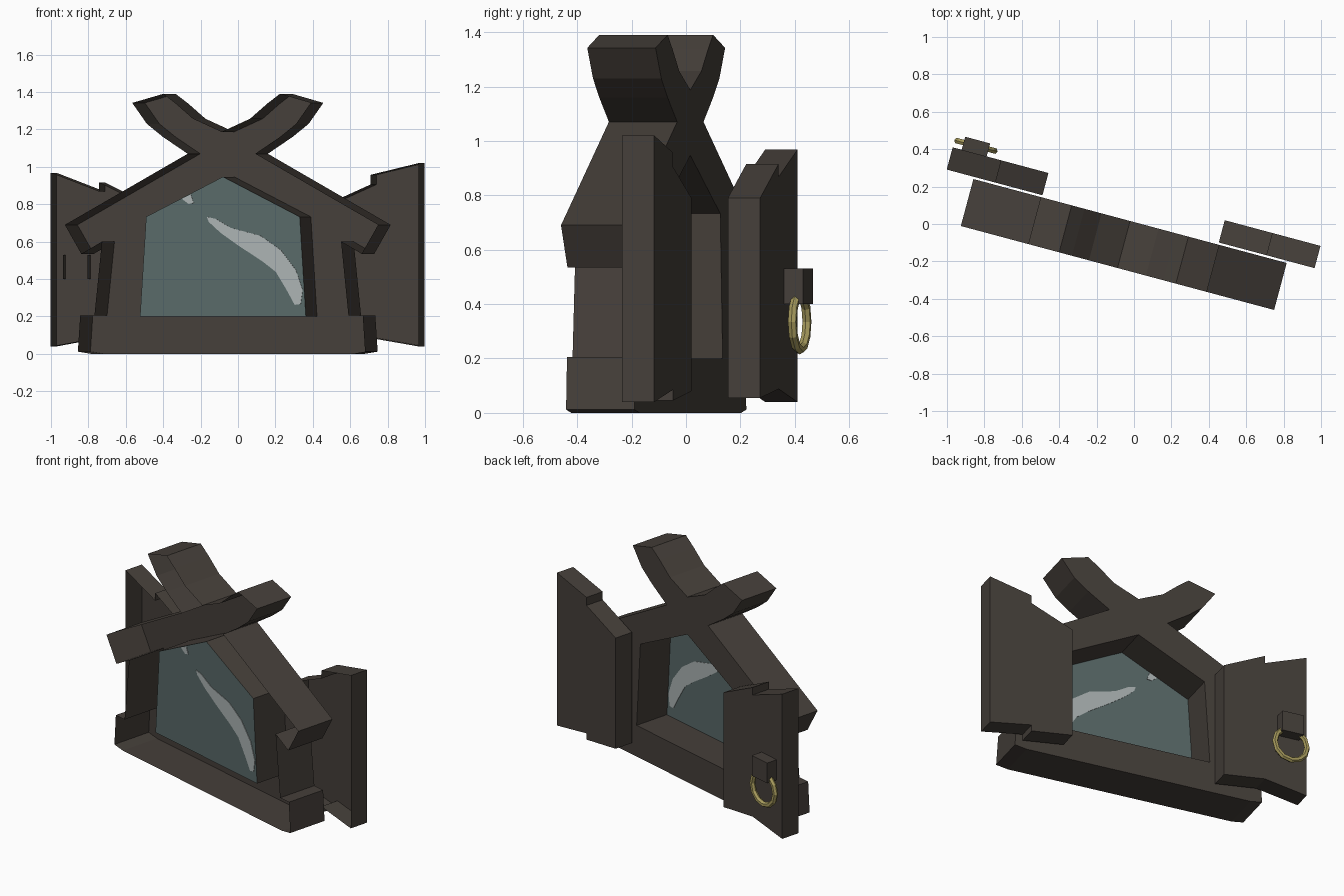
import bpy, bmesh, math
from mathutils import Matrix

if "Cube" in bpy.data.objects:
    bpy.data.objects.remove(bpy.data.objects["Cube"])

# The window is modelled straight (x across, y depth), then turned 15 degrees
PLACE = Matrix.Rotation(math.radians(-15), 4, 'Z') @ Matrix.Translation((-0.0245, 0, 0))


def material(name, r, g, b):
    m = bpy.data.materials.new(name)
    m.diffuse_color = (r, g, b, 1)
    m.use_nodes = True
    m.node_tree.nodes["Principled BSDF"].inputs["Base Color"].default_value = m.diffuse_color
    return m


WOOD = material("dark_wood", 0.060, 0.050, 0.042)
GLASS = material("teal_glass", 0.100, 0.142, 0.140)
GLINT = material("pale_glint", 0.41, 0.45, 0.45)
BRASS = material("brass", 0.39, 0.33, 0.11)


def finish(bm, name, mat):
    me = bpy.data.meshes.new(name)
    bm.to_mesh(me)
    bm.free()
    me.transform(PLACE)
    me.materials.append(mat)
    ob = bpy.data.objects.new(name, me)
    bpy.context.collection.objects.link(ob)
    return ob


def plate(name, mat, loops, y_back, y_wall=None, closed=False, wall_fronts=None):
    """Flat face at y_back filled between loops, with walls running to the wall side."""
    bm = bmesh.new()
    edges, rings = [], []
    for pts in loops:
        ring = [bm.verts.new((x, y_back, z)) for x, z in pts]
        rings.append(ring)
        edges += [bm.edges.new((a, b)) for a, b in zip(ring, ring[1:] + ring[:1])]
    res = bmesh.ops.triangle_fill(bm, edges=edges, use_beauty=True, use_dissolve=False)
    caps = [f for f in res["geom"] if isinstance(f, bmesh.types.BMFace)]
    if y_wall is not None:
        fronts = wall_fronts or [y_wall] * len(rings)
        for ring, yf in zip(rings, fronts):
            far = [bm.verts.new((v.co.x, yf, v.co.z)) for v in ring]
            n = len(ring)
            for i in range(n):
                j = (i + 1) % n
                bm.faces.new((ring[i], ring[j], far[j], far[i]))
            if closed:
                bm.faces.new(far)
    bmesh.ops.recalc_face_normals(bm, faces=bm.faces[:])
    if caps[0].normal.y < 0:
        bmesh.ops.reverse_faces(bm, faces=bm.faces[:])
    return finish(bm, name, mat)


def mirrored(half, top):
    return half + [top] + [(-x, z) for x, z in reversed(half)]


# Frame: sill, posts, crossing roof beams with curled horns; open on the wall side
half_outline = [
    (0.72, 0.0), (0.795, 0.012), (0.782, 0.205), (0.703, 0.205),     # sill
    (0.662, 0.60), (0.776, 0.535), (0.867, 0.69),                    # post, eave
    (0.187, 1.07), (0.324, 1.16), (0.413, 1.23), (0.494, 1.342),     # horn underside
    (0.323, 1.39), (0.252, 1.337), (0.158, 1.257),                   # horn top
]
outline = mirrored(half_outline, (0, 1.187))
opening = mirrored([(0.459, 0.20), (0.425, 0.733)], (0, 0.947))
plate("window_frame", WOOD, [outline, opening], 0.01, -0.25, wall_fronts=[-0.25, -0.22])

# Glass pane with two painted glints
plate("glass_pane", GLASS, [opening], -0.22)
long_glint = [
    (-0.089, 0.733), (-0.039, 0.722), (0.044, 0.674), (0.21, 0.631), (0.32, 0.556),
    (0.404, 0.449), (0.442, 0.342), (0.431, 0.267), (0.398, 0.262), (0.353, 0.342),
    (0.293, 0.439), (0.216, 0.497), (0.088, 0.578), (-0.012, 0.647), (-0.078, 0.706),
]
short_glint = [(-0.222, 0.832), (-0.178, 0.853), (-0.161, 0.807), (-0.189, 0.802), (-0.222, 0.825)]
for name, pts in (("long_glint", long_glint), ("short_glint", short_glint)):
    plate(name, GLINT, [pts], -0.217, -0.223, closed=True)

# Shutters: two boards each, open on the wall side
right = [(0.488, 0.08), (0.751, 0.045), (0.751, 0.085), (1.018, 0.04),
         (1.018, 1.02), (0.751, 0.957), (0.751, 0.905), (0.488, 0.79)]
left = [(-0.488, 0.055), (-0.488, 0.79), (-0.751, 0.916), (-0.751, 0.868),
        (-1.018, 0.968), (-1.018, 0.04), (-0.751, 0.088)]
plate("right_shutter", WOOD, [right], 0.145, 0.022)
plate("left_shutter", WOOD, [left], 0.145, 0.022)

# Handle block on the left shutter
plate("handle_block", WOOD,
      [[(-0.968, 0.40), (-0.83, 0.40), (-0.83, 0.53), (-0.968, 0.53)]], 0.217, 0.085)

# Brass pull ring, low-poly torus hanging from the block
bm = bmesh.new()
SEG, SIDES, R, T = 12, 6, 0.103, 0.017
grid = []
for i in range(SEG):
    a = math.tau * i / SEG
    grid.append([])
    for j in range(SIDES):
        b = math.tau * j / SIDES
        r = R + T * math.cos(b)
        grid[i].append(bm.verts.new((-0.90 + r * math.cos(a), 0.185 + T * math.sin(b),
                                     0.335 + r * math.sin(a))))
for i in range(SEG):
    for j in range(SIDES):
        k, l = (i + 1) % SEG, (j + 1) % SIDES
        bm.faces.new((grid[i][j], grid[k][j], grid[k][l], grid[i][l]))
bmesh.ops.recalc_face_normals(bm, faces=bm.faces[:])
finish(bm, "pull_ring", BRASS)
